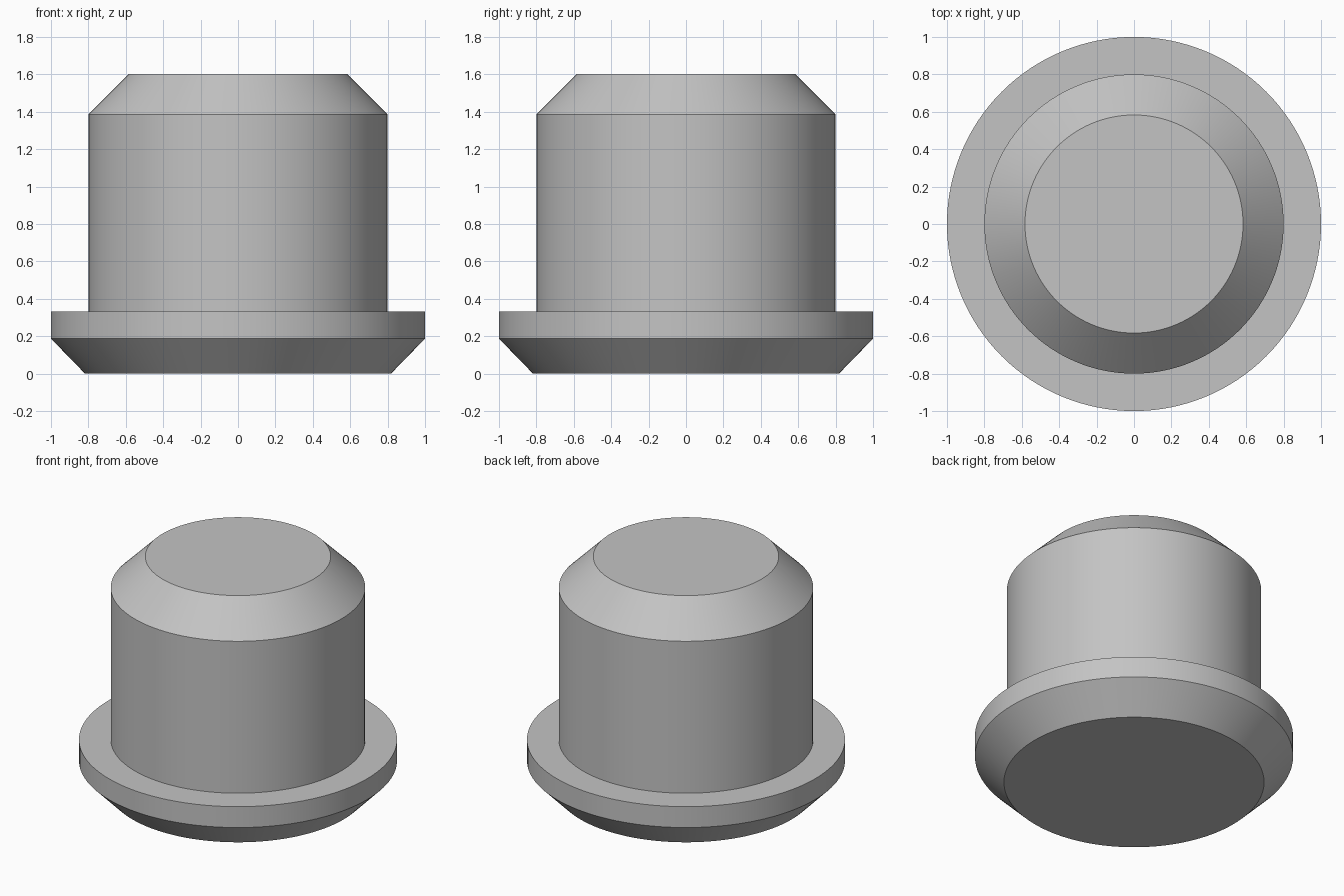
import bpy
import bmesh
import math

default = bpy.data.objects.get("Cube")
if default:
    bpy.data.objects.remove(default, do_unlink=True)

SEGMENTS = 128

# Single plain grey finish
grey = bpy.data.materials.new("plain_grey")
grey.use_nodes = True
colour = (0.55, 0.55, 0.55, 1)
grey.diffuse_color = colour
grey.node_tree.nodes["Principled BSDF"].inputs["Base Color"].default_value = colour


def lathe(name, profile):
    """Revolve (radius, height) points around z and cap both ends."""
    bm = bmesh.new()
    rings = []
    for radius, z in profile:
        angles = [2 * math.pi * i / SEGMENTS for i in range(SEGMENTS)]
        rings.append([bm.verts.new((radius * math.cos(a), radius * math.sin(a), z))
                      for a in angles])
    for low, high in zip(rings, rings[1:]):
        for i in range(SEGMENTS):
            j = (i + 1) % SEGMENTS
            bm.faces.new((low[i], low[j], high[j], high[i]))
    bm.faces.new(rings[0][::-1])
    bm.faces.new(rings[-1])
    mesh = bpy.data.meshes.new(name)
    bm.to_mesh(mesh)
    bm.free()
    mesh.materials.append(grey)
    obj = bpy.data.objects.new(name, mesh)
    bpy.context.collection.objects.link(obj)
    bpy.ops.object.select_all(action="DESELECT")
    obj.select_set(True)
    bpy.context.view_layer.objects.active = obj
    bpy.ops.object.shade_smooth_by_angle(angle=math.radians(30))
    return obj


# Chamfered flange stepping in to a cylindrical barrel with a chamfered top
lathe("flanged_plug", [
    (0.818, 0), (1, 0.187), (1, 0.332),        # flange
    (0.8, 0.332), (0.8, 1.386), (0.583, 1.602),  # barrel
])
